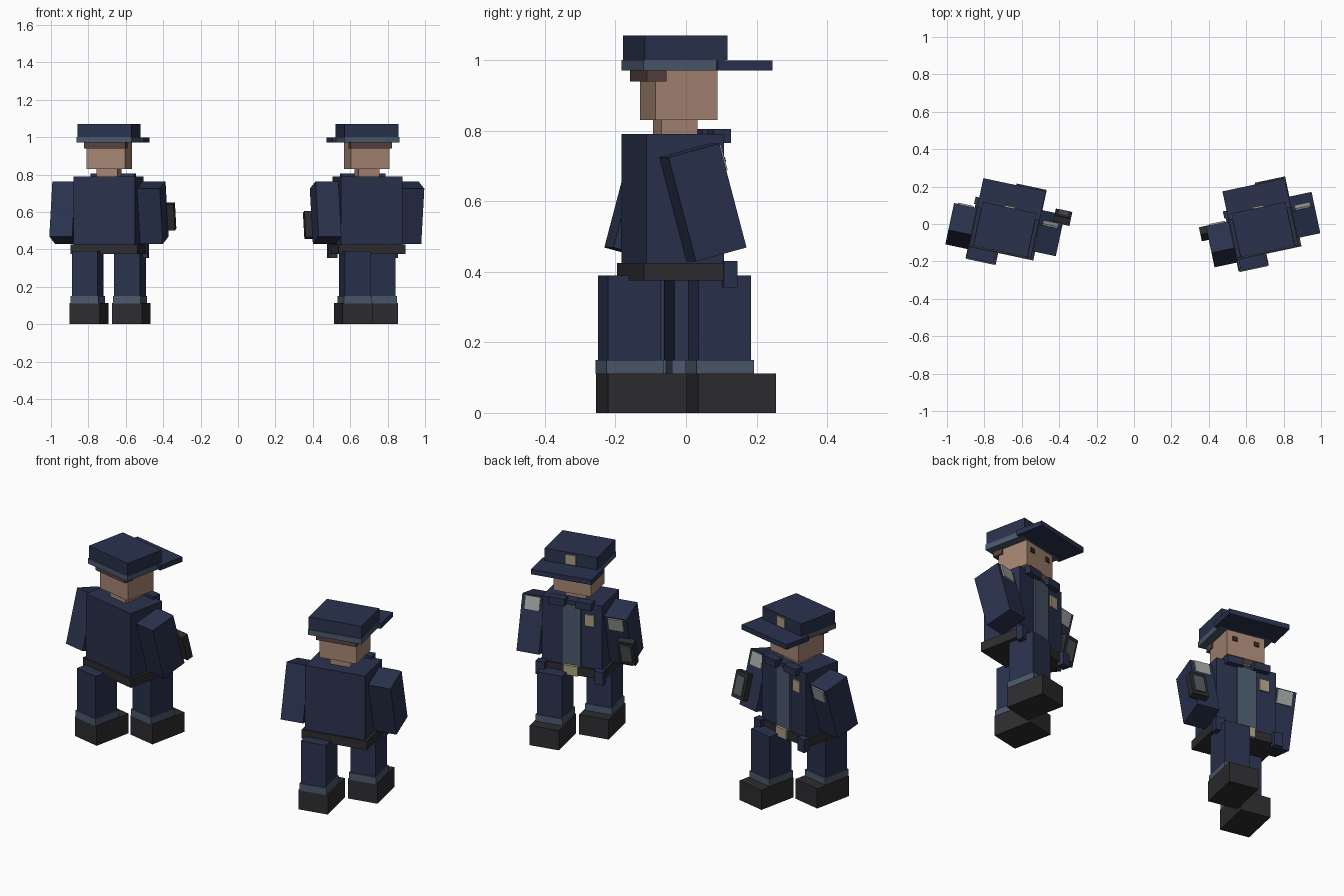
import bpy, bmesh
from math import radians
from mathutils import Matrix, Vector

cube = bpy.data.objects.get("Cube")
if cube:
    bpy.data.objects.remove(cube, do_unlink=True)


def material(name, r, g, b):
    m = bpy.data.materials.new(name)
    m.use_nodes = True
    m.diffuse_color = (r, g, b, 1)
    m.node_tree.nodes["Principled BSDF"].inputs["Base Color"].default_value = (r, g, b, 1)
    return m


navy = material("navy cloth", .023, .032, .076)
slate = material("slate cloth", .07, .1, .15)
skin = material("skin", .38, .235, .17)
black = material("black leather", .026, .026, .03)
hair = material("dark brown hair", .09, .053, .05)
eye = material("eye brown", .04, .02, .015)
gold = material("pale gold", .4, .34, .23)
silver = material("silver patch", .36, .38, .37)
grey = material("screen grey", .09, .1, .11)


def box(name, mat, x, y, z, frame):
    """Box spanning the (low, high) ranges x, y, z inside a frame."""
    bm = bmesh.new()
    size = [hi - lo for lo, hi in (x, y, z)]
    mid = Vector([(hi + lo) / 2 for lo, hi in (x, y, z)])
    bmesh.ops.create_cube(bm, size=1)
    bmesh.ops.scale(bm, vec=size, verts=bm.verts)
    bmesh.ops.translate(bm, vec=mid, verts=bm.verts)
    mesh = bpy.data.meshes.new(name)
    bm.to_mesh(mesh)
    bm.free()
    mesh.materials.append(mat)
    ob = bpy.data.objects.new(name, mesh)
    ob.matrix_world = frame
    bpy.context.collection.objects.link(ob)


def span(mid, width):
    return (mid - width / 2, mid + width / 2)


def officer(prefix, frame, device_side):
    def part(name, mat, x, y, z, f=frame):
        box(prefix + "_" + name, mat, x, y, z, f)

    # head and cap
    part("neck", skin, span(0, .115), span(0, .105), (.78, .84))
    part("head", skin, span(0, .21), (-.08, .1), (.83, .975))
    part("hair", hair, span(0, .225), (-.107, -.05), (.94, .975))
    part("cap_band", slate, span(0, .3), (-.125, .11), (.97, 1))
    part("cap_top", navy, span(0, .295), (-.12, .12), (1, 1.07))
    part("cap_brim", navy, span(0, .34), (.087, .245), (.971, .999))
    part("cap_badge", gold, span(0, .06), (.119, .128), (1.005, 1.06))

    # torso and belt
    part("torso", navy, span(0, .335), (-.12, .105), (.42, .79))
    part("shirt_panel", slate, span(0, .105), (.104, .113), (.425, .77))
    part("chest_badge", gold, span(-.1, .055), (.104, .113), (.665, .73))
    part("belt", black, span(0, .365), (-.13, .115), (.375, .425))
    part("buckle", gold, span(0, .08), (.11, .128), (.375, .43))

    for side, label in ((-1, "right"), (1, "left")):
        def at(mid, width):
            return span(side * mid, width)

        part(label + "_collar", navy, at(.075, .09), (.085, .135), (.765, .805))
        part(label + "_pouch", navy, at(.165, .05), (.1, .14), (.355, .43))
        part(label + "_eye", eye, at(.06, .028), (.097, .105), (.915, .94))

        # striding leg, one foot forward and one back
        step = .032 if side > 0 else -.19
        part(label + "_leg", navy, at(.092, .14), (step, step + .153), (.13, .39))
        part(label + "_cuff", slate, at(.092, .152), (step - .006, step + .16), (.11, .15))
        part(label + "_shoe", black, at(.092, .165), (step - .003, step + .222), (0, .112))

        # swinging arm, with its own frame at the shoulder
        arm = frame @ Matrix.Translation((side * .233, 0, .71)) \
            @ Matrix.Rotation(radians(15 * side), 4, 'X')
        part(label + "_arm", navy, span(0, .125), span(0, .152), (-.27, .035), arm)
        part(label + "_shoulder_patch", silver, span(0, .085), (.075, .084), (-.045, .03), arm)
        if side == device_side:
            part("device", black, at(.055, .09), (.07, .11), (-.235, -.09), arm)
            part("device_screen", grey, at(.055, .06), (.109, .116), (-.215, -.11), arm)


for sign, prefix in ((-1, "first"), (1, "second")):
    place = Matrix.Translation((sign * .69, -.03, 0)) @ Matrix.Rotation(radians(12 * sign), 4, 'Z')
    officer(prefix, place, -sign)
